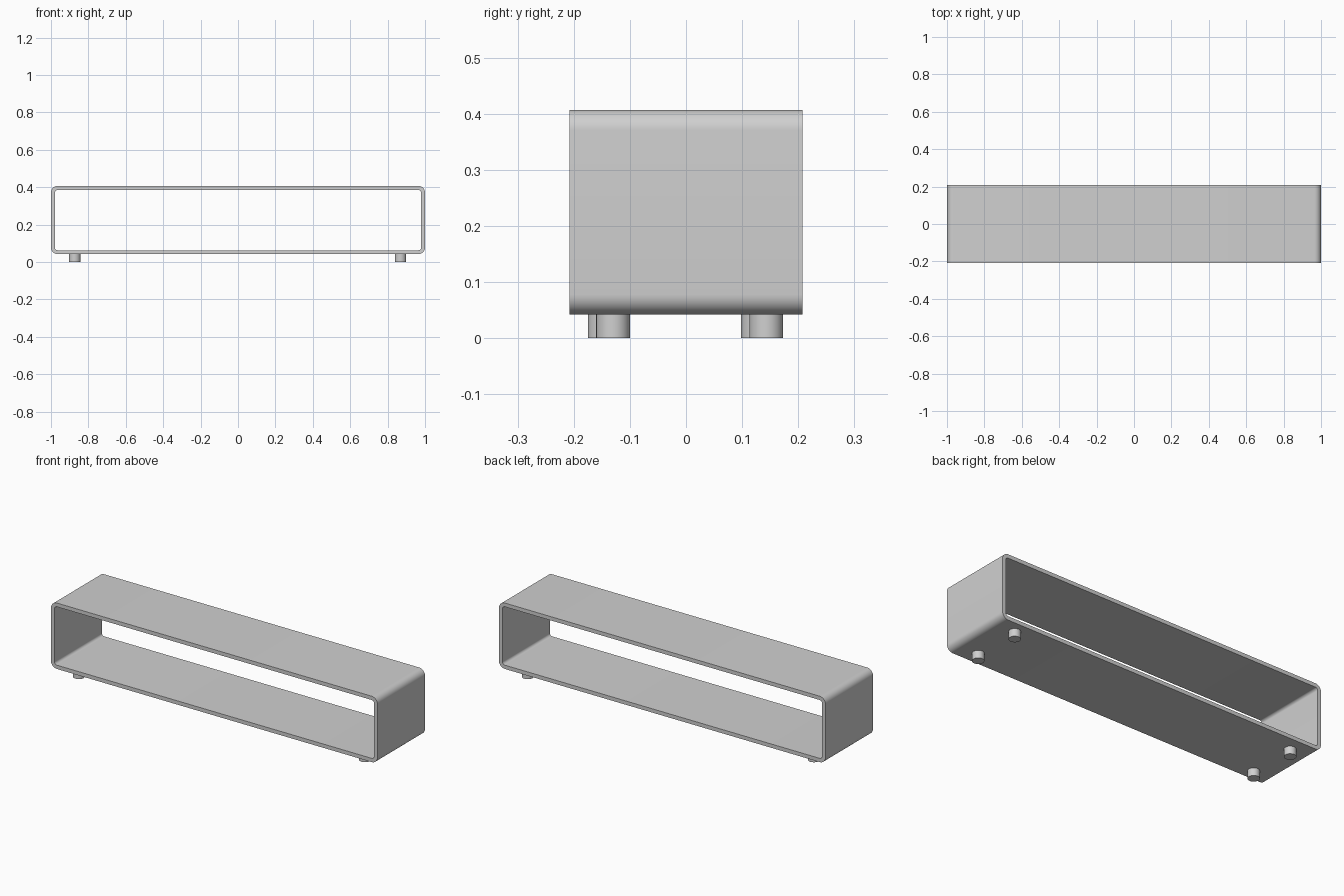
import bpy, bmesh, math

if "Cube" in bpy.data.objects:
    bpy.data.objects.remove(bpy.data.objects["Cube"])

grey = bpy.data.materials.new("light_grey")
grey.diffuse_color = (0.63, 0.63, 0.63, 1)
grey.use_nodes = True
grey.node_tree.nodes["Principled BSDF"].inputs["Base Color"].default_value = grey.diffuse_color

HALF_DEPTH = 0.208
Z_LOW, Z_HIGH = 0.042, 0.407
WALL, RADIUS = 0.021, 0.036
STEPS = 10


def rounded_rect(inset):
    """Points (x, z) of the shell outline, moved inward by inset."""
    r = RADIUS - inset
    cx = 1 - RADIUS
    lo, hi = Z_LOW + RADIUS, Z_HIGH - RADIUS
    corners = [(cx, hi), (-cx, hi), (-cx, lo), (cx, lo)]
    pts = []
    for k, (x, z) in enumerate(corners):
        for i in range(STEPS + 1):
            a = math.pi / 2 * (k + i / STEPS)
            pts.append((x + r * math.cos(a), z + r * math.sin(a)))
    return pts


def finish(name, bm):
    bmesh.ops.recalc_face_normals(bm, faces=bm.faces)
    mesh = bpy.data.meshes.new(name)
    bm.to_mesh(mesh)
    bm.free()
    mesh.materials.append(grey)
    obj = bpy.data.objects.new(name, mesh)
    bpy.context.collection.objects.link(obj)
    bpy.ops.object.select_all(action='DESELECT')
    obj.select_set(True)
    bpy.context.view_layer.objects.active = obj
    bpy.ops.object.shade_smooth_by_angle(angle=math.radians(30))
    return obj


# Open shelf shell: four rounded loops bridged into a closed tube wall
bm = bmesh.new()
loops = [[bm.verts.new((x, y, z)) for x, z in rounded_rect(inset)]
         for inset, y in ((0, -HALF_DEPTH), (0, HALF_DEPTH),
                          (WALL, HALF_DEPTH), (WALL, -HALF_DEPTH))]
n = len(loops[0])
for k in range(4):
    a, b = loops[k], loops[(k + 1) % 4]
    for i in range(n):
        j = (i + 1) % n
        bm.faces.new((a[i], a[j], b[j], b[i]))
finish("shelf_shell", bm)

# Round feet, the left pair set slightly nearer the front
feet = {"foot_front_left": (-0.873, -0.145), "foot_back_left": (-0.873, 0.128),
        "foot_front_right": (0.869, -0.130), "foot_back_right": (0.869, 0.143)}
for name, (x, y) in feet.items():
    bm = bmesh.new()
    bmesh.ops.create_cone(bm, cap_ends=True, segments=40, radius1=0.03,
                          radius2=0.03, depth=Z_LOW)
    bmesh.ops.translate(bm, verts=bm.verts, vec=(x, y, Z_LOW / 2))
    finish(name, bm)
